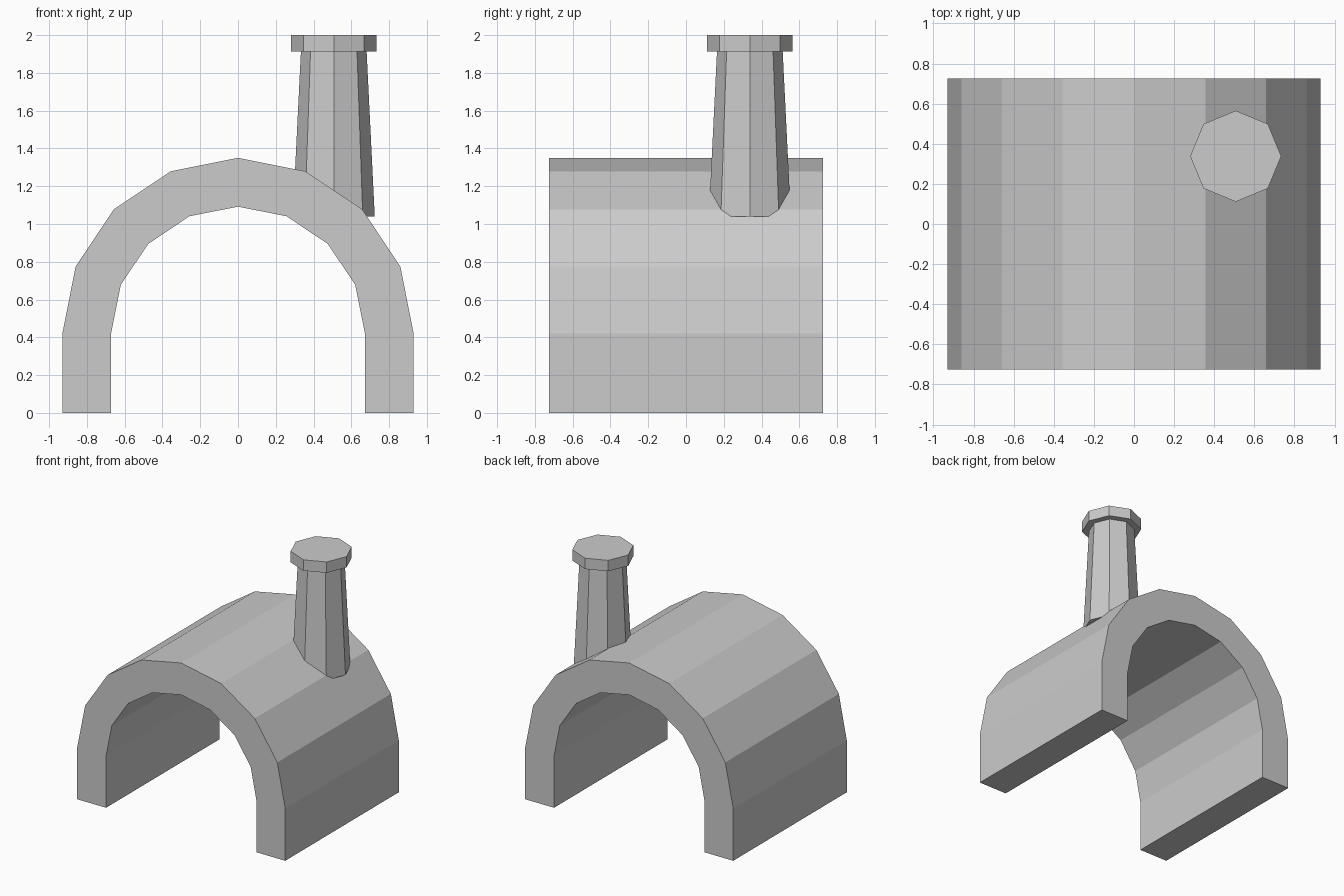
import bpy, bmesh
from math import cos, sin, pi

cube = bpy.data.objects.get("Cube")
if cube:
    bpy.data.objects.remove(cube, do_unlink=True)

grey = bpy.data.materials.new("plain grey")
grey.use_nodes = True
colour = (0.6, 0.6, 0.6, 1)
grey.diffuse_color = colour
grey.node_tree.nodes["Principled BSDF"].inputs["Base Color"].default_value = colour


def finish(bm, name):
    bmesh.ops.recalc_face_normals(bm, faces=bm.faces)
    mesh = bpy.data.meshes.new(name)
    bm.to_mesh(mesh)
    bm.free()
    mesh.materials.append(grey)
    obj = bpy.data.objects.new(name, mesh)
    bpy.context.collection.objects.link(obj)
    return obj


def arch_profile(radius, spring, segments=8):
    """Half circle on two straight legs, listed from right leg to left."""
    arc = [(radius * cos(pi * i / segments), spring + radius * sin(pi * i / segments))
           for i in range(segments + 1)]
    return [(radius, 0)] + arc + [(-radius, 0)]


# Arched shell: rings of four corners, bridged along the arch
half_depth = 0.725
bm = bmesh.new()
rings = []
for (ox, oz), (ix, iz) in zip(arch_profile(0.93, 0.42), arch_profile(0.672, 0.42)):
    corners = [(ox, -half_depth, oz), (ox, half_depth, oz),
               (ix, half_depth, iz), (ix, -half_depth, iz)]
    rings.append([bm.verts.new(c) for c in corners])
for a, b in zip(rings, rings[1:]):
    for k in range(4):
        n = (k + 1) % 4
        bm.faces.new((a[k], a[n], b[n], b[k]))
bm.faces.new(rings[0])
bm.faces.new(rings[-1])
finish(bm, "arched_shell")


def octagon_post(name, z0, z1, r0, r1):
    bm = bmesh.new()
    bmesh.ops.create_cone(bm, cap_ends=True, segments=8,
                          radius1=r0, radius2=r1, depth=z1 - z0)
    obj = finish(bm, name)
    obj.location = (0.507, 0.338, (z0 + z1) / 2)
    return obj


# Tapered chimney and its wider rim
octagon_post("chimney_stack", 1.04, 1.912, 0.217, 0.174)
octagon_post("chimney_rim", 1.912, 2.0, 0.227, 0.227)
